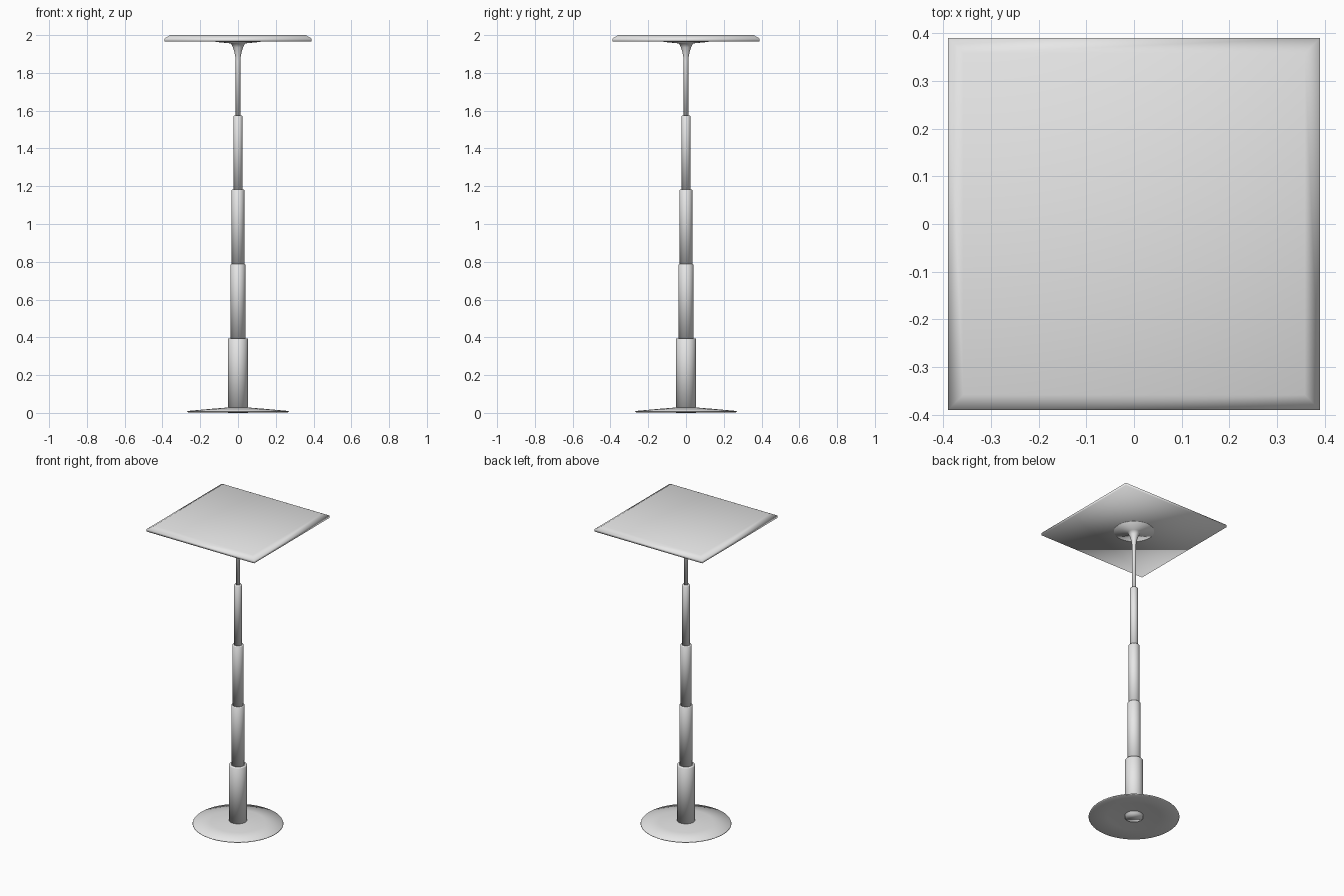
import bpy
import bmesh
import math

cube = bpy.data.objects.get("Cube")
if cube:
    bpy.data.objects.remove(cube, do_unlink=True)

# Single pale grey finish
grey = bpy.data.materials.new("pale_grey")
grey.use_nodes = True
colour = (0.8, 0.8, 0.8, 1.0)
grey.diffuse_color = colour
grey.node_tree.nodes["Principled BSDF"].inputs["Base Color"].default_value = colour


def stack_rings(name, profile, sides, start=0.0):
    """Closed smooth solid through horizontal rings (radius, z), bottom to top."""
    bm = bmesh.new()
    rings = []
    for r, z in profile:
        rings.append([bm.verts.new((r * math.cos(start + 2 * math.pi * i / sides),
                                    r * math.sin(start + 2 * math.pi * i / sides), z))
                      for i in range(sides)])
    for low, high in zip(rings, rings[1:]):
        for i in range(sides):
            j = (i + 1) % sides
            bm.faces.new((low[i], low[j], high[j], high[i]))
    bm.faces.new(rings[0][::-1])
    bm.faces.new(rings[-1])
    for f in bm.faces:
        f.smooth = True
    mesh = bpy.data.meshes.new(name)
    bm.to_mesh(mesh)
    bm.free()
    mesh.materials.append(grey)
    obj = bpy.data.objects.new(name, mesh)
    bpy.context.collection.objects.link(obj)
    return obj


# Shallow conical foot, hollowed underneath
stack_rings("base_plate", [(0.055, 0.016), (0.16, 0.010), (0.265, 0.003), (0.27, 0.006),
                           (0.268, 0.010), (0.16, 0.020), (0.05, 0.029)], 48)

# Telescoping column: radius, bottom, top
tubes = [(0.054, 0.0, 0.395), (0.040, 0.385, 0.787), (0.034, 0.777, 1.182),
         (0.024, 1.172, 1.575)]
for n, (r, z0, z1) in enumerate(tubes, 1):
    stack_rings(f"column_section_{n}",
                [(r, z0), (r, z1 - 0.004), (r - 0.003, z1)], 32)

# Thin top rod flaring into the mounting flange
stack_rings("top_rod", [(0.012, 1.565), (0.012, 1.86), (0.014, 1.885), (0.019, 1.91),
                        (0.027, 1.935), (0.037, 1.956), (0.12, 1.964), (0.12, 1.968)], 32)

# Square table top with a sloped upper edge
q = math.sqrt(2)
stack_rings("table_top", [(0.39 * q, 1.966), (0.39 * q, 1.982), (0.358 * q, 2.0)],
            4, math.pi / 4)
